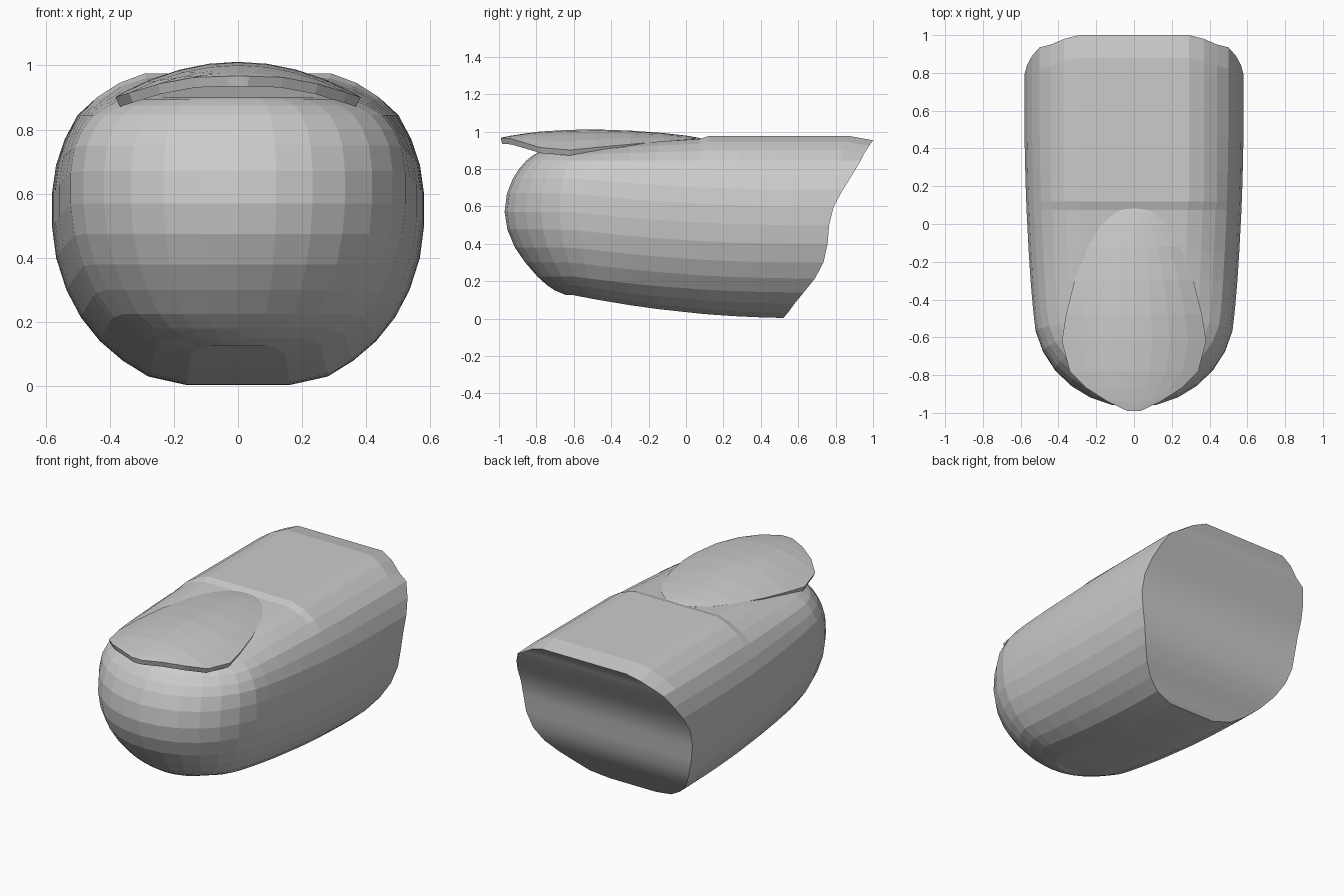
import bpy, bmesh, math

if "Cube" in bpy.data.objects:
    bpy.data.objects.remove(bpy.data.objects["Cube"])

# Fingertip rows, bottom to top: half width, z at back, z at tip, front y, back y
ROWS = [
    (.16, .003, .125, -.64, .52), (.28, .03, .15, -.70, .545), (.36, .08, .18, -.745, .58),
    (.43, .14, .225, -.795, .63), (.49, .215, .30, -.86, .69), (.535, .30, .38, -.915, .735),
    (.567, .40, .475, -.955, .757), (.58, .50, .57, -.97, .765), (.58, .60, .67, -.957, .79),
    (.567, .69, .75, -.925, .84), (.54, .77, .80, -.893, .89), (.50, .845, .845, -.853, .935),
    (.44, .90, .875, -.815, .95), (.37, .945, .893, -.78, .98), (.29, .975, .90, -.76, 1.0),
]
SIDE = [1, .88, .7, .5, .3, .12, .075, -.15, -.3]   # fractions of the way back
ARC_Y, ARC_N = -.45, 7


def row_points(w, zb, zt, yf, yb):
    """Right half of one horizontal row, from the back edge round to the tip."""
    def blend(y):
        if zb > .85 and y > .08:
            return 0
        return min(1, max(0, (.6 - y) / 1.2)) ** 2
    pts = []
    for s in SIDE:
        y = s * yb if s > .2 else s
        z = zb + (zt - zb) * blend(y)
        if s == 1 and zb > .88:
            z -= .022
        pts.append((w * (1 - .1 * blend(y)), y, z))
    for i in range(ARC_N + 1):
        a = math.pi / 2 * (1 - i / ARC_N)
        y = ARC_Y + (yf - ARC_Y) * math.cos(a)
        pts.append((w * .922 * math.sin(a), y, zb + (zt - zb) * blend(y)))
    return pts


def finish(bm, name):
    bmesh.ops.recalc_face_normals(bm, faces=bm.faces)
    mesh = bpy.data.meshes.new(name)
    bm.to_mesh(mesh)
    bm.free()
    obj = bpy.data.objects.new(name, mesh)
    bpy.context.collection.objects.link(obj)
    return obj


# Finger body: wrapped rows, closed top and bottom, scooped back face
bm = bmesh.new()
grid = []
for row in ROWS:
    half = row_points(*row)
    full = half[:-1] + [(0, half[-1][1], half[-1][2])] + [(-x, y, z) for x, y, z in half[-2::-1]]
    grid.append([bm.verts.new(p) for p in full])
for a, b in zip(grid, grid[1:]):
    for i in range(len(a) - 1):
        bm.faces.new((a[i], a[i + 1], b[i + 1], b[i]))
    bm.faces.new((a[-1], a[0], b[0], b[-1])).smooth = True
for r in (grid[0], grid[-1]):
    n, mid = len(r) - 1, len(r) // 2
    for i in range(mid - 1):
        bm.faces.new((r[i], r[i + 1], r[n - i - 1], r[n - i]))
    bm.faces.new((r[mid - 1], r[mid], r[mid + 1]))
body = finish(bm, "finger_body")
for e in body.data.edges:
    v = [body.data.vertices[i].co for i in e.vertices]
    e.use_edge_sharp = abs(v[0].x - v[1].x) < .2

# Nail stations: y, half width, crown height
NAIL = [(.085, .04, .962), (.06, .10, .968), (0, .17, .978), (-.12, .245, .992), (-.3, .315, 1.005),
        (-.48, .36, 1.011), (-.62, .382, 1.009), (-.78, .34, 1.0), (-.87, .25, .988),
        (-.94, .14, .977), (-.99, .035, .967)]
COLS = 8
bm = bmesh.new()
rows = []
for y, w, top in NAIL:
    xs = [w * (2 * i / COLS - 1) for i in range(COLS + 1)]
    rows.append([bm.verts.new((x, y, top - .74 * x * x)) for x in xs])
for a, b in zip(rows, rows[1:]):
    for i in range(COLS):
        bm.faces.new((a[i], b[i], b[i + 1], a[i + 1]))
nail = finish(bm, "nail")
if nail.data.polygons[0].normal.z < 0:
    nail.data.flip_normals()
thick = nail.modifiers.new("thickness", 'SOLIDIFY')
thick.thickness = .033
thick.offset = -1
